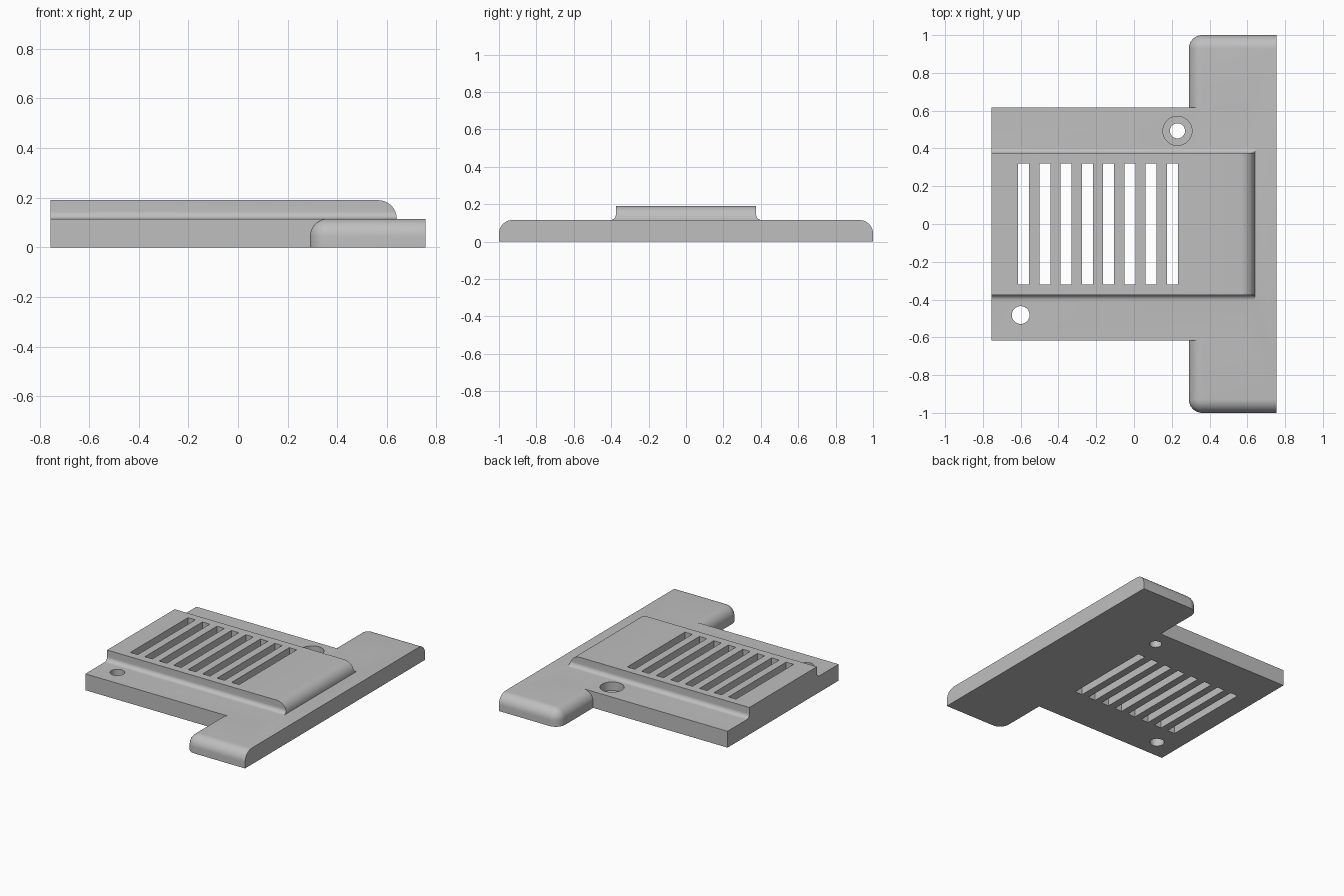
import bpy, bmesh, math
from mathutils import Matrix, Vector

if "Cube" in bpy.data.objects:
    bpy.data.objects.remove(bpy.data.objects["Cube"])

BASE_H, TOP_H = 0.115, 0.19
HALF = 0.755

grey = bpy.data.materials.new("light_grey")
grey.diffuse_color = (0.52, 0.52, 0.52, 1)
grey.use_nodes = True
grey.node_tree.nodes["Principled BSDF"].inputs["Base Color"].default_value = grey.diffuse_color


def finish(name, bm):
    bmesh.ops.recalc_face_normals(bm, faces=bm.faces)
    mesh = bpy.data.meshes.new(name)
    bm.to_mesh(mesh)
    bm.free()
    mesh.materials.append(grey)
    ob = bpy.data.objects.new(name, mesh)
    bpy.context.collection.objects.link(ob)
    return ob


def add_box(bm, x0, x1, y0, y1, z0, z1):
    m = Matrix.Translation(((x0 + x1) / 2, (y0 + y1) / 2, (z0 + z1) / 2))
    m = m @ Matrix.Diagonal((x1 - x0, y1 - y0, z1 - z0, 1))
    bmesh.ops.create_cube(bm, size=1, matrix=m)


def box(name, *dims):
    bm = bmesh.new()
    add_box(bm, *dims)
    return finish(name, bm)


def cylinder(name, x, y, r, z0, z1):
    bm = bmesh.new()
    bmesh.ops.create_cone(bm, cap_ends=True, segments=48, radius1=r, radius2=r,
                          depth=z1 - z0,
                          matrix=Matrix.Translation((x, y, (z0 + z1) / 2)))
    return finish(name, bm)


def prism(name, points, sweep):
    """Extrude a closed outline of 3D points along a vector."""
    bm = bmesh.new()
    face = bm.faces.new([bm.verts.new(p) for p in points])
    ext = bmesh.ops.extrude_face_region(bm, geom=[face])
    verts = [g for g in ext["geom"] if isinstance(g, bmesh.types.BMVert)]
    bmesh.ops.translate(bm, verts=verts, vec=Vector(sweep))
    return finish(name, bm)


def arc(cx, cz, r, a0, a1, n=10):
    for i in range(n + 1):
        a = math.radians(a0 + (a1 - a0) * i / n)
        yield cx + r * math.cos(a), cz + r * math.sin(a)


def combine(ob, other, operation):
    """Apply a boolean and discard the second solid."""
    mod = ob.modifiers.new("combine", 'BOOLEAN')
    mod.operation, mod.solver, mod.object = operation, 'EXACT', other
    bpy.context.view_layer.objects.active = ob
    bpy.ops.object.modifier_apply(modifier=mod.name)
    bpy.data.objects.remove(other)


# Crossbar, rounded on its top edges and outer corners, square on the right
bm = bmesh.new()
add_box(bm, 0.29, HALF, -1, 1, 0, BASE_H)


def is_rounded(e):
    c = (e.verts[0].co + e.verts[1].co) / 2
    left, top, end = c.x < 0.3, c.z > BASE_H - 0.01, abs(c.y) > 0.99
    return left + top + end >= 2 and c.x < HALF - 0.01


bmesh.ops.bevel(bm, geom=[e for e in bm.edges if is_rounded(e)], offset=0.072,
                segments=10, profile=0.5, affect='EDGES')
body = finish("vent_plate", bm)

# Flat base plate
combine(body, box("base", -HALF, 0.6, -0.617, 0.617, 0, BASE_H), 'UNION')

# Raised panel: side profile with concave fillets, cut by a rounded end profile
r = 0.03
half = list(arc(0.375 + r, BASE_H + r, r, 270, 180))
side = [(0.375 + r, 0.05)] + half + [(0.375, TOP_H)]
side += [(-y, z) for y, z in reversed(side)]
panel = prism("panel", [(-HALF, y, z) for y, z in side], (1.6, 0, 0))
r = TOP_H - BASE_H
end = [(-HALF, 0.05), (0.64, 0.05)] + list(arc(0.64 - r, BASE_H, r, 0, 90)) + [(-HALF, TOP_H)]
trim = prism("panel_end", [(x, -0.6, z) for x, z in end], (0, 1.2, 0))
combine(panel, trim, 'INTERSECT')
combine(body, panel, 'UNION')

# Row of eight vent slots
bm = bmesh.new()
for i in range(8):
    x = -0.584 + 0.1125 * i
    add_box(bm, x - 0.029, x + 0.029, -0.32, 0.32, -0.1, 0.3)
combine(body, finish("slots", bm), 'DIFFERENCE')

# Plain hole and counterbored hole
combine(body, cylinder("hole", -0.6, -0.482, 0.047, -0.1, 0.3), 'DIFFERENCE')
combine(body, cylinder("hole", 0.23, 0.493, 0.04, -0.1, 0.3), 'DIFFERENCE')
combine(body, cylinder("counterbore", 0.23, 0.493, 0.077, 0.055, 0.3), 'DIFFERENCE')

# Smooth the rounded edges, keep the rest sharp
bpy.ops.object.select_all(action='DESELECT')
body.select_set(True)
bpy.context.view_layer.objects.active = body
bpy.ops.object.shade_smooth_by_angle(angle=math.radians(30))
